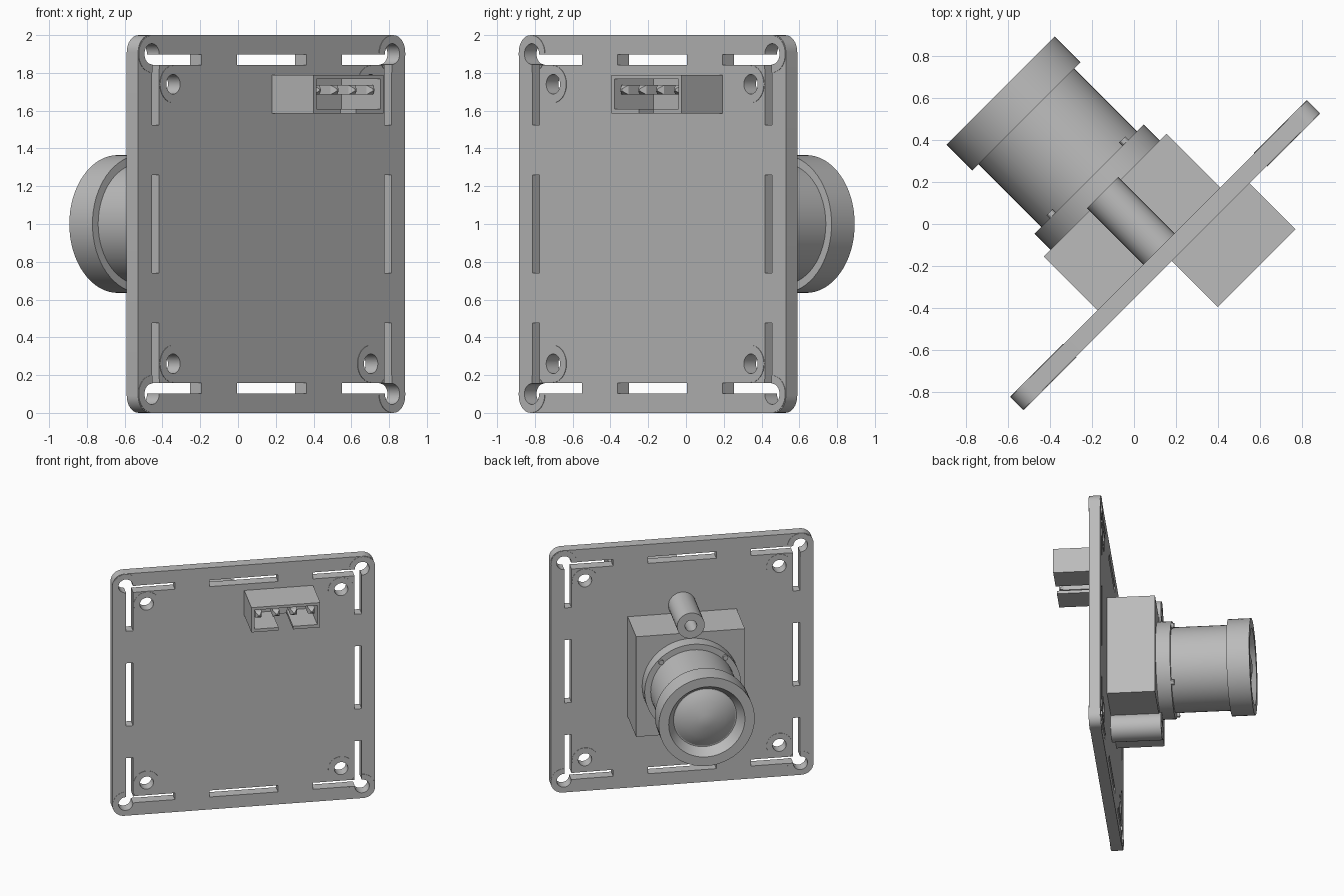
import bpy, bmesh, math
from mathutils import Matrix, Vector

if "Cube" in bpy.data.objects:
    bpy.data.objects.remove(bpy.data.objects["Cube"], do_unlink=True)

TURN = math.radians(45)          # the whole assembly is turned about z
MID = 1.0                        # height of the board centre
FRONT, BACK = -0.252, -0.167     # board faces along local y

grey = bpy.data.materials.new("plain_grey")
grey.use_nodes = True
grey.diffuse_color = (0.5, 0.5, 0.5, 1)
grey.node_tree.nodes["Principled BSDF"].inputs["Base Color"].default_value = (0.5, 0.5, 0.5, 1)


def finish(name, bm, smooth=False):
    bmesh.ops.recalc_face_normals(bm, faces=bm.faces)
    mesh = bpy.data.meshes.new(name)
    bm.to_mesh(mesh)
    bm.free()
    mesh.materials.append(grey)
    ob = bpy.data.objects.new(name, mesh)
    ob.rotation_euler.z = TURN
    bpy.context.collection.objects.link(ob)
    if smooth:
        shade(ob)
    return ob


def shade(ob):
    bpy.ops.object.select_all(action='DESELECT')
    ob.select_set(True)
    bpy.context.view_layer.objects.active = ob
    bpy.ops.object.shade_smooth_by_angle(angle=math.radians(30))


def add_box(bm, x, y, z):
    size = [b - a for a, b in (x, y, z)]
    centre = Vector([(a + b) / 2 for a, b in (x, y, z)])
    return bmesh.ops.create_cube(bm, size=1, matrix=Matrix.Translation(centre) @ Matrix.Diagonal((*size, 1)))


def add_disc(bm, x, z, r, y0, y1, sides=32):
    m = Matrix.Translation((x, (y0 + y1) / 2, z)) @ Matrix.Rotation(math.pi / 2, 4, 'X')
    bmesh.ops.create_cone(bm, cap_ends=True, segments=sides, radius1=r, radius2=r, depth=y1 - y0, matrix=m)


def lathe(name, profile, z, sides=64):
    """Spin (radius, y) points about the y axis at height z."""
    bm = bmesh.new()
    verts = [bm.verts.new((r, y, z)) for r, y in profile]
    edges = [bm.edges.new(p) for p in zip(verts, verts[1:])]
    bmesh.ops.spin(bm, geom=verts + edges, cent=(0, 0, z), axis=(0, 1, 0),
                   angle=math.tau, steps=sides)
    bmesh.ops.remove_doubles(bm, verts=bm.verts, dist=0.0005)
    return finish(name, bm, True)


def cut(target, cutter):
    mod = target.modifiers.new("cut", 'BOOLEAN')
    mod.operation, mod.solver, mod.object = 'DIFFERENCE', 'EXACT', cutter
    mod.use_self = True
    bpy.context.view_layer.objects.active = target
    bpy.ops.object.modifier_apply(modifier=mod.name)


def drop(ob):
    bpy.data.objects.remove(ob, do_unlink=True)


# Circuit board with rounded corners
bm = bmesh.new()
add_box(bm, (-1, 1), (FRONT, BACK), (0, 2))
uprights = [e for e in bm.edges if abs(e.verts[0].co.y - e.verts[1].co.y) > 0.01]
bmesh.ops.bevel(bm, geom=uprights, offset=0.09, segments=8, profile=0.5, affect='EDGES')
board = finish("circuit_board", bm)

# Slightly raised pads round every mounting hole
corners = [(sx, sz) for sx in (-1, 1) for sz in (-1, 1)]
bm = bmesh.new()
for sx, sz in corners:
    for d in (0.9, 0.74):
        add_disc(bm, sx * d, MID + sz * d, 0.098, FRONT - 0.003, BACK + 0.003)
pads = finish("mounting_pads", bm)

# Slots and holes through the board
bm = bmesh.new()
depth = (FRONT - 0.1, BACK + 0.1)
SLOT, HALF = 0.87, 0.027
for s in (-1, 1):
    c = s * SLOT
    for a, b in ((-0.87, -0.525), (-0.26, 0.26), (0.525, 0.87)):
        add_box(bm, (a, b), depth, (MID + c - HALF, MID + c + HALF))
        add_box(bm, (c - HALF, c + HALF), depth, (MID + a, MID + b))
for sx, sz in corners:
    add_disc(bm, sx * 0.9, MID + sz * 0.9, 0.055, *depth)
    add_disc(bm, sx * 0.74, MID + sz * 0.74, 0.052, *depth)
holes = finish("hole_cutter", bm)
for part in (board, pads):
    cut(part, holes)
    shade(part)
drop(holes)

# Lens holder block
bm = bmesh.new()
add_box(bm, (-0.414, 0.414), (BACK, 0.194), (MID - 0.414, MID + 0.414))
finish("lens_holder", bm)

# Screw posts above and below the block
for name, s in (("upper_screw_post", 1), ("lower_screw_post", -1)):
    lathe(name, [(0, BACK), (0.105, BACK), (0.105, 0.212), (0.045, 0.212), (0.045, 0), (0, 0)],
          MID + s * 0.48, 32)

# Lens barrel with flange and end cap
lathe("lens_barrel", [(0, 0.19), (0.368, 0.19), (0.368, 0.302), (0.322, 0.302), (0.322, 0.725),
                      (0.365, 0.725), (0.365, 0.898), (0.29, 0.898), (0.24, 0.82), (0, 0.82)], MID)

# Domed glass
lathe("lens_glass", [(0.24, 0.815), (0.2, 0.84), (0.15, 0.861), (0.1, 0.876), (0.05, 0.887), (0, 0.893)], MID)

# Small studs on the flange
bm = bmesh.new()
for sx, sz in corners:
    add_disc(bm, sx * 0.245, MID + sz * 0.245, 0.02, 0.29, 0.325, 12)
finish("flange_studs", bm, True)

# Plug socket: open front, slit floor
bm = bmesh.new()
add_box(bm, (0.003, 0.527), (-0.562, FRONT), (1.585, 1.79))
socket = finish("plug_socket", bm)
for x, z in (((0.025, 0.505), (1.61, 1.768)), ((0.21, 0.32), (1.5, 1.65))):
    bm = bmesh.new()
    add_box(bm, x, (-0.7, -0.27), z)
    cutter = finish("socket_cutter", bm)
    cut(socket, cutter)
    drop(cutter)

# Four pins with pointed tips
bm = bmesh.new()
for i in range(4):
    x, z, w = 0.064 + i * 0.134, 1.71, 0.025
    add_box(bm, (x - w, x + w), (-0.52, -0.26), (z - w, z + w))
    m = Matrix.Translation((x, -0.535, z)) @ Matrix.Rotation(math.pi / 2, 4, 'X') @ Matrix.Rotation(TURN, 4, 'Z')
    bmesh.ops.create_cone(bm, cap_ends=True, segments=4, radius1=w * math.sqrt(2), radius2=0.008,
                          depth=0.03, matrix=m)
finish("socket_pins", bm)
